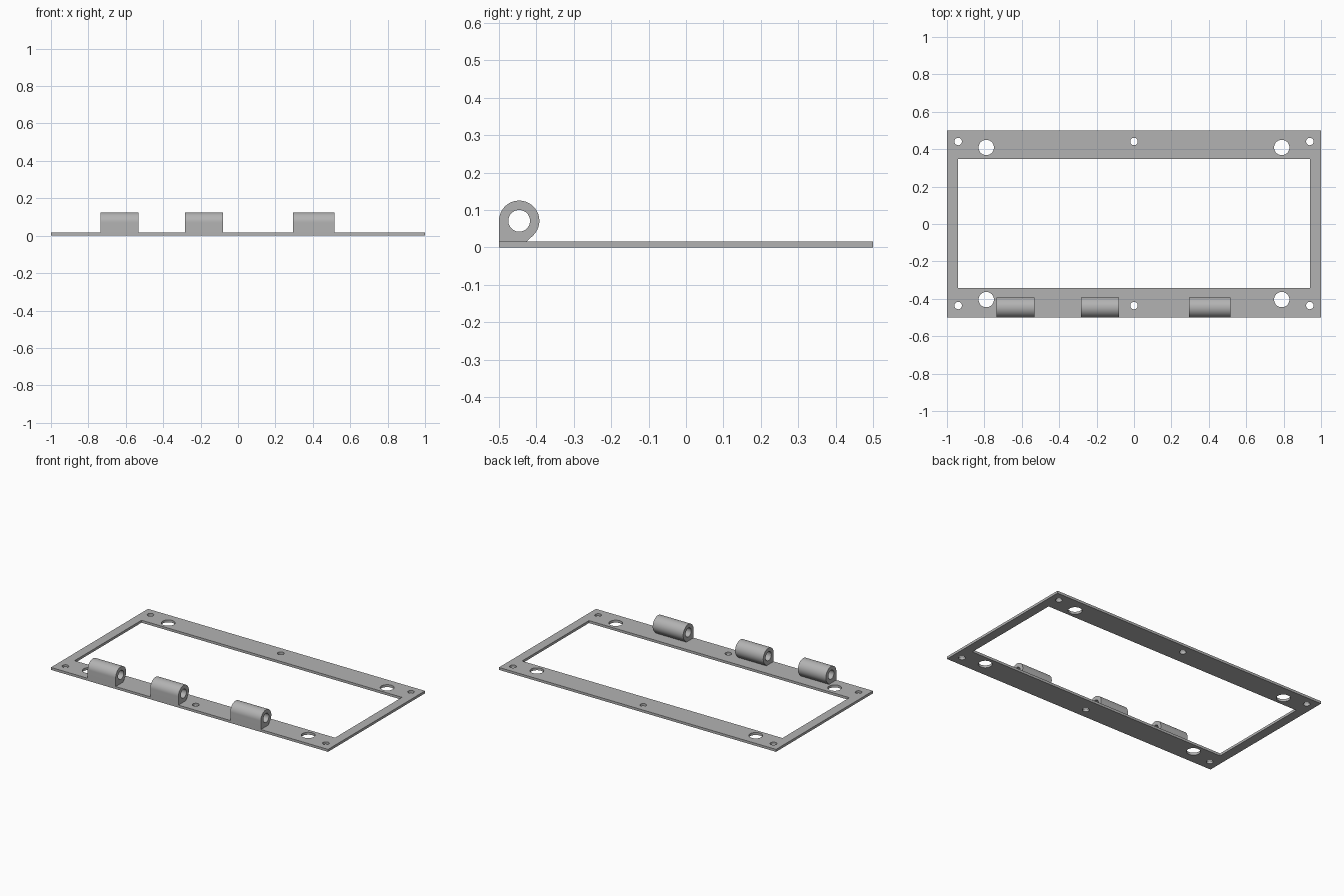
import bpy
import bmesh
from math import cos, sin, pi, radians
from mathutils import Matrix, Vector

cube = bpy.data.objects.get("Cube")
if cube:
    bpy.data.objects.remove(cube, do_unlink=True)

metal = bpy.data.materials.new("grey_metal")
metal.use_nodes = True
GREY = (0.45, 0.45, 0.45, 1)
metal.diffuse_color = GREY
metal.node_tree.nodes["Principled BSDF"].inputs["Base Color"].default_value = GREY

THICK = 0.016


def arc(cx, cy, r, start=0, end=360, steps=48):
    """Points along an arc; a full turn leaves out the repeated last point."""
    count = steps if end - start == 360 else steps + 1
    angles = [radians(start + (end - start) * i / steps) for i in range(count)]
    return [(cx + r * cos(a), cy + r * sin(a)) for a in angles]


def rect(x0, x1, y0, y1):
    return [(x0, y0), (x1, y0), (x1, y1), (x0, y1)]


def extruded(name, loops, depth, matrix):
    """Solid made from an outline and its holes, extruded along local z."""
    curve = bpy.data.curves.new(name, "CURVE")
    curve.dimensions = "2D"
    curve.fill_mode = "BOTH"
    curve.extrude = depth / 2
    for pts in loops:
        spline = curve.splines.new("POLY")
        spline.points.add(len(pts) - 1)
        for p, (x, y) in zip(spline.points, pts):
            p.co = (x, y, 0, 1)
        spline.use_cyclic_u = True
    temp = bpy.data.objects.new(name + "_outline", curve)
    bpy.context.collection.objects.link(temp)
    bpy.context.view_layer.update()
    mesh = bpy.data.meshes.new_from_object(temp)
    bpy.data.objects.remove(temp, do_unlink=True)

    # Weld caps to walls
    bm = bmesh.new()
    bm.from_mesh(mesh)
    bmesh.ops.remove_doubles(bm, verts=bm.verts, dist=0.0001)
    bmesh.ops.transform(bm, matrix=matrix, verts=bm.verts)
    bmesh.ops.recalc_face_normals(bm, faces=bm.faces)
    bm.to_mesh(mesh)
    bm.free()
    mesh.materials.clear()
    mesh.materials.append(metal)
    mesh.name = name

    obj = bpy.data.objects.new(name, mesh)
    bpy.context.collection.objects.link(obj)
    bpy.ops.object.select_all(action="DESELECT")
    obj.select_set(True)
    bpy.context.view_layer.objects.active = obj
    bpy.ops.object.shade_smooth_by_angle(angle=radians(30))
    return obj


# Frame plate with window, screw holes and larger corner holes
loops = [rect(-1, 1, -0.5, 0.5), rect(-0.94, 0.94, -0.342, 0.348)]
for y in (0.441, -0.436):
    loops += [arc(x, y, 0.02, steps=32) for x in (-0.94, 0, 0.94)]
for y in (0.409, -0.404):
    loops += [arc(x, y, 0.041) for x in (-0.79, 0.79)]
extruded("frame_plate", loops, THICK, Matrix.Translation((0, 0, THICK / 2)))

# Hinge knuckles: profile in the y-z plane, run along x
CY, CZ, R = -0.446, 0.071, 0.054
profile = [(-0.5, THICK), (-0.425, THICK)] + arc(CY, CZ, R, -47, 180)
bore = arc(CY, CZ, 0.029)
axes = Matrix(((0, 0, 1, 0), (1, 0, 0, 0), (0, 1, 0, 0), (0, 0, 0, 1)))
spans = {"right": (-0.735, -0.533), "middle": (-0.283, -0.08), "left": (0.295, 0.515)}
for side, (x0, x1) in spans.items():
    place = Matrix.Translation(((x0 + x1) / 2, 0, 0)) @ axes
    extruded("hinge_knuckle_" + side, [profile, bore], x1 - x0, place)
